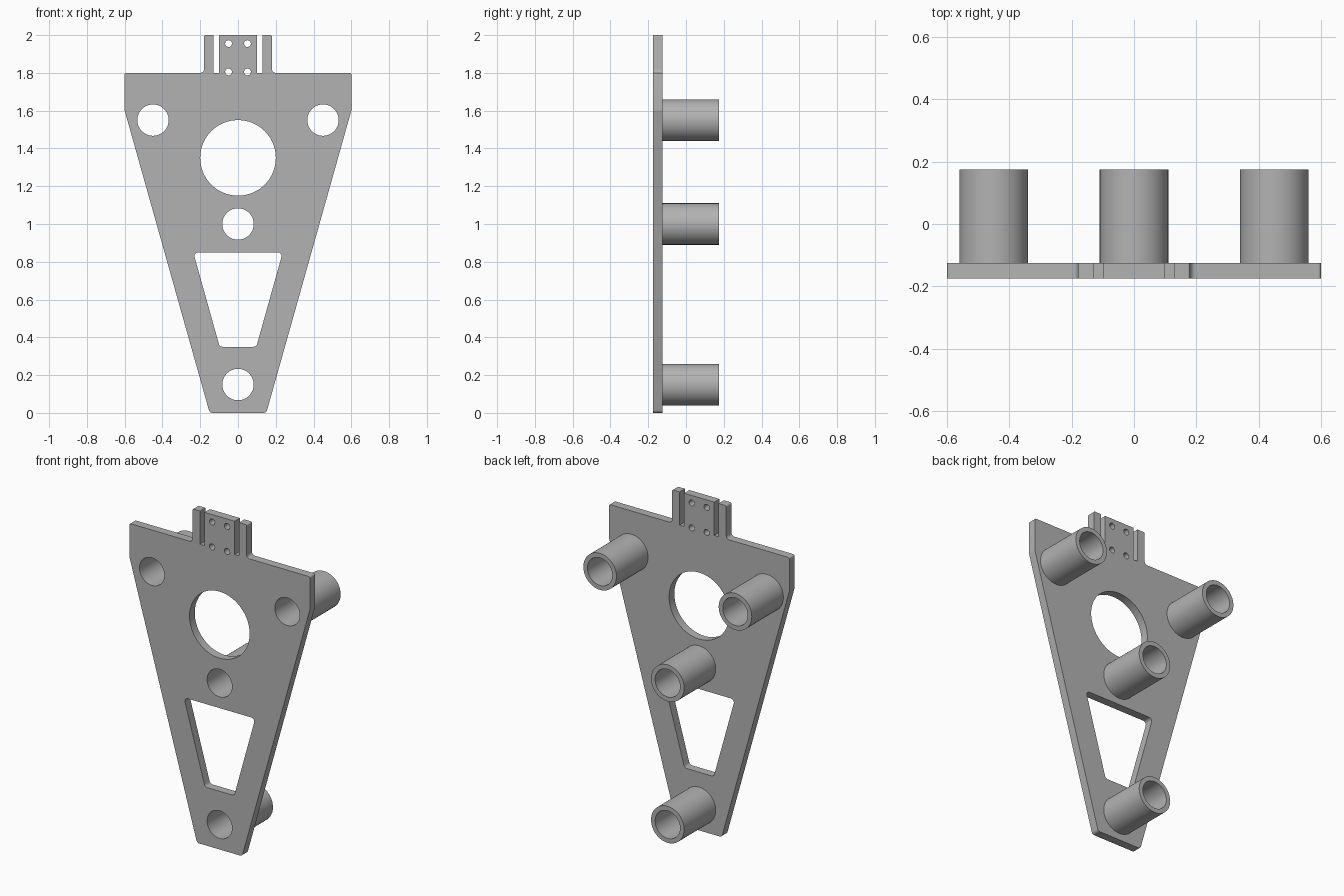
import bpy, bmesh, math
from mathutils import Vector, Matrix

cube = bpy.data.objects.get("Cube")
if cube:
    bpy.data.objects.remove(cube, do_unlink=True)

grey = bpy.data.materials.new("machined_grey")
grey.use_nodes = True
color = (0.45, 0.45, 0.45, 1)
grey.diffuse_color = color
grey.node_tree.nodes["Principled BSDF"].inputs["Base Color"].default_value = color


def circle(x, z, r, n=64):
    return [Vector((x + r * math.cos(math.tau * i / n), z + r * math.sin(math.tau * i / n)))
            for i in range(n)]


def rounded(corners, steps=6):
    """Round each (x, z, radius) corner of a closed outline."""
    out = []
    for i, (x, z, r) in enumerate(corners):
        p = Vector((x, z))
        a = (Vector(corners[i - 1][:2]) - p).normalized()
        b = (Vector(corners[(i + 1) % len(corners)][:2]) - p).normalized()
        if r == 0:
            out.append(p)
            continue
        half = a.angle(b) / 2
        center = p + (a + b).normalized() * r / math.sin(half)
        start = p + a * r / math.tan(half) - center
        end = p + b * r / math.tan(half) - center
        sweep = start.angle_signed(end)
        for k in range(steps + 1):
            out.append(center + Matrix.Rotation(-sweep * k / steps, 2) @ start)
    return out


def extrude_outline(name, loops, y0, y1):
    """Fill the loops (inner ones become holes) and extrude between y0 and y1."""
    curve = bpy.data.curves.new(name, "CURVE")
    curve.dimensions = "2D"
    curve.fill_mode = "BOTH"
    curve.extrude = (y1 - y0) / 2
    for loop in loops:
        spline = curve.splines.new("POLY")
        spline.points.add(len(loop) - 1)
        for point, co in zip(spline.points, loop):
            point.co = (co.x, co.y, 0, 1)
        spline.use_cyclic_u = True
    temp = bpy.data.objects.new(name + "_outline", curve)
    bpy.context.collection.objects.link(temp)
    mesh = bpy.data.meshes.new_from_object(temp.evaluated_get(bpy.context.evaluated_depsgraph_get()))
    bpy.data.objects.remove(temp, do_unlink=True)
    bm = bmesh.new()
    bm.from_mesh(mesh)
    bmesh.ops.remove_doubles(bm, verts=bm.verts, dist=1e-5)
    bm.transform(Matrix.Translation((0, (y0 + y1) / 2, 0)) @ Matrix.Rotation(math.pi / 2, 4, "X"))
    bmesh.ops.recalc_face_normals(bm, faces=bm.faces)
    bm.to_mesh(mesh)
    bm.free()
    mesh.name = name
    mesh.materials.clear()
    mesh.materials.append(grey)
    obj = bpy.data.objects.new(name, mesh)
    bpy.context.collection.objects.link(obj)
    bpy.ops.object.select_all(action="DESELECT")
    obj.select_set(True)
    bpy.context.view_layer.objects.active = obj
    bpy.ops.object.shade_smooth_by_angle(angle=math.radians(30))
    return obj


# Plate outline: right half, then mirrored
half = [(0.15, 0, 0.02), (0.6, 1.6, 0.02), (0.6, 1.8, 0.01), (0.18, 1.8, 0.02),
        (0.18, 2, 0.008), (0.13, 2, 0), (0.13, 1.8, 0), (0.1, 1.8, 0), (0.1, 2, 0)]
outline = rounded(half + [(-x, z, r) for x, z, r in reversed(half)])

# Openings: tapered window, large bore, screw holes, tube bores
window = rounded([(0.097, 0.35, 0.02), (0.237, 0.85, 0.02),
                  (-0.237, 0.85, 0.02), (-0.097, 0.35, 0.02)])
tubes = {"upper_left_tube": (0.45, 1.55), "upper_right_tube": (-0.45, 1.55),
         "middle_tube": (0, 1), "bottom_tube": (0, 0.15)}
bore = 0.083
holes = [window, circle(0, 1.35, 0.2, 96)]
holes += [circle(x, z, 0.018, 24) for x in (-0.05, 0.05) for z in (1.805, 1.955)]
holes += [circle(x, z, bore) for x, z in tubes.values()]
extrude_outline("mounting_plate", [outline] + holes, -0.175, -0.125)

# Standoff tubes behind the plate
for name, (x, z) in tubes.items():
    extrude_outline(name, [circle(x, z, 0.11), circle(x, z, bore)], -0.125, 0.175)
